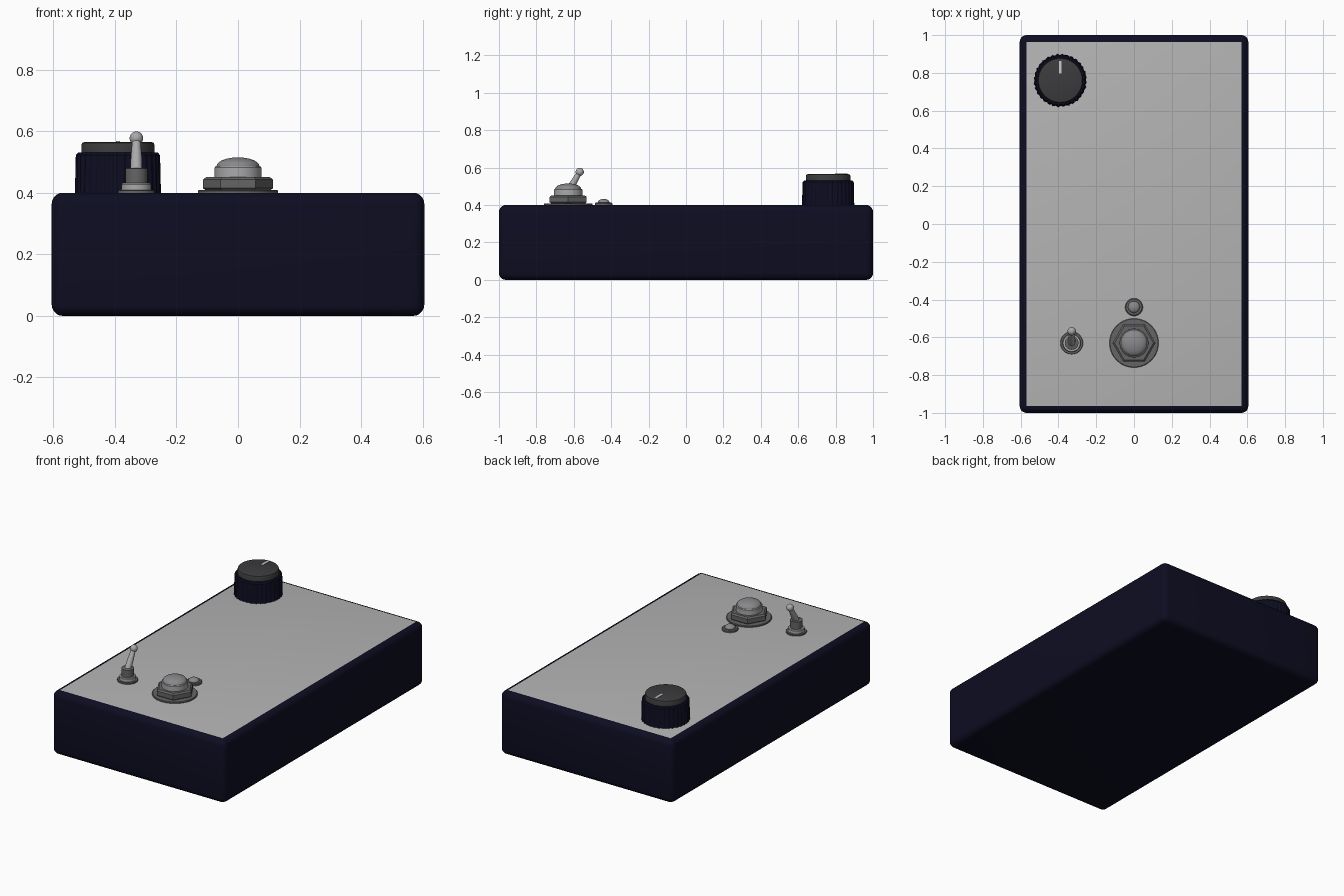
import bpy, bmesh, math
from mathutils import Vector

if "Cube" in bpy.data.objects:
    bpy.data.objects.remove(bpy.data.objects["Cube"])


def material(name, r, g, b):
    m = bpy.data.materials.new(name)
    m.diffuse_color = (r, g, b, 1)
    m.use_nodes = True
    m.node_tree.nodes["Principled BSDF"].inputs["Base Color"].default_value = m.diffuse_color
    return m


NAVY = material("navy", 0.004, 0.004, 0.016)
PANEL = material("panel grey", 0.46, 0.46, 0.46)
CHARCOAL = material("charcoal", 0.045, 0.045, 0.048)
STEEL = material("dark steel", 0.13, 0.13, 0.13)
CHROME = material("chrome", 0.40, 0.40, 0.41)
SILVER = material("silver", 0.25, 0.25, 0.26)
WHITE = material("pointer white", 0.6, 0.6, 0.6)


def finish(name, bm, *mats, smooth=True):
    bmesh.ops.recalc_face_normals(bm, faces=bm.faces)
    me = bpy.data.meshes.new(name)
    bm.to_mesh(me)
    bm.free()
    ob = bpy.data.objects.new(name, me)
    bpy.context.collection.objects.link(ob)
    for m in mats:
        me.materials.append(m)
    if smooth:
        bpy.ops.object.select_all(action='DESELECT')
        ob.select_set(True)
        bpy.context.view_layer.objects.active = ob
        bpy.ops.object.shade_smooth_by_angle(angle=math.radians(35))
    return ob


def turned(name, x, y, profile, mat, n=48, flute=0.0):
    """Closed turned solid from (radius, z) pairs; flute pulls in every other pair of columns."""
    bm = bmesh.new()
    rings = []
    for r, z in profile:
        ring = []
        for i in range(n):
            a = 2 * math.pi * i / n
            k = r - (flute if i % 4 < 2 else 0)
            ring.append(bm.verts.new((x + k * math.cos(a), y + k * math.sin(a), z)))
        rings.append(ring)
    for a, b in zip(rings, rings[1:]):
        for i in range(n):
            j = (i + 1) % n
            bm.faces.new((a[i], a[j], b[j], b[i]))
    bm.faces.new(rings[0])
    bm.faces.new(rings[-1])
    return finish(name, bm, mat, smooth=n > 8 and not flute)


def dome(r, z0, z1, steps=6):
    """Quarter-ellipse profile points."""
    return [(r * math.cos(t), z0 + (z1 - z0) * math.sin(t))
            for t in (1.5 * i / steps for i in range(steps + 1))]


def box(bm, x, y, z, sx, sy, sz):
    res = bmesh.ops.create_cube(bm, size=1)
    for v in res['verts']:
        v.co = Vector((x + v.co.x * sx, y + v.co.y * sy, z + v.co.z * sz))


# Enclosure with rounded edges and a grey top plate
bm = bmesh.new()
box(bm, 0, 0, 0.2, 1.21, 2.0, 0.4)
bmesh.ops.bevel(bm, geom=bm.edges[:], offset=0.036, segments=5, profile=0.5, affect='EDGES')
bmesh.ops.recalc_face_normals(bm, faces=bm.faces)
for f in bm.faces:
    f.material_index = 1 if f.normal.z > 0.999 and f.calc_area() > 1 else 0
finish("enclosure", bm, NAVY, PANEL)

# Control knob: fluted skirt, cap and pointer line
KX, KY = -0.39, 0.76
turned("knob_skirt", KX, KY, [(0.14, 0.398), (0.137, 0.522), (0.13, 0.53)], NAVY, 128, 0.004)
turned("knob_cap", KX, KY,
       [(0.119, 0.525), (0.119, 0.555), (0.116, 0.562), (0.108, 0.565)], CHARCOAL, 64)
bm = bmesh.new()
box(bm, KX, KY + 0.07, 0.565, 0.014, 0.068, 0.006)
finish("knob_pointer", bm, WHITE, smooth=False)

# Foot switch: washer, hexagon nut, collar and button
FY = -0.63
turned("switch_washer", 0, FY, [(0.13, 0.399), (0.13, 0.406), (0.127, 0.409)], STEEL, 64)
turned("switch_nut", 0, FY,
       [(0.105, 0.408), (0.114, 0.415), (0.114, 0.443), (0.103, 0.451)], STEEL, 6)
turned("switch_collar", 0, FY,
       [(0.076, 0.448), (0.076, 0.482), (0.073, 0.486)], CHROME)
turned("switch_button", 0, FY, [(0.070, 0.484)] + dome(0.070, 0.486, 0.515), SILVER)

# Indicator lamp: bezel and lens
turned("lamp_bezel", 0, -0.44, [(0.047, 0.399), (0.047, 0.408), (0.042, 0.413)], STEEL, 32)
turned("lamp_lens", 0, -0.44, [(0.031, 0.41)] + dome(0.031, 0.415, 0.432), SILVER, 32)

# Toggle switch: washer, nut, barrel, tilted lever with ball end
TX = -0.33
turned("toggle_washer", TX, FY, [(0.06, 0.399), (0.06, 0.407), (0.058, 0.409)], STEEL, 32)
turned("toggle_nut", TX, FY, [(0.048, 0.408), (0.048, 0.427), (0.045, 0.431)], CHROME, 32)
turned("toggle_barrel", TX, FY, [(0.036, 0.43), (0.036, 0.478), (0.033, 0.48)], STEEL, 32)
base, tip = Vector((TX, FY, 0.47)), Vector((TX, -0.568, 0.577))
axis = tip - base
length = axis.length
lever = turned("toggle_lever", 0, 0,
               [(0.019, 0), (0.019, length * 0.3), (0.013, length)], CHROME, 24)
lever.location = base
lever.rotation_euler = axis.to_track_quat('Z', 'Y').to_euler()
bm = bmesh.new()
bmesh.ops.create_uvsphere(bm, u_segments=24, v_segments=14, radius=0.022)
finish("toggle_ball", bm, CHROME).location = tip
